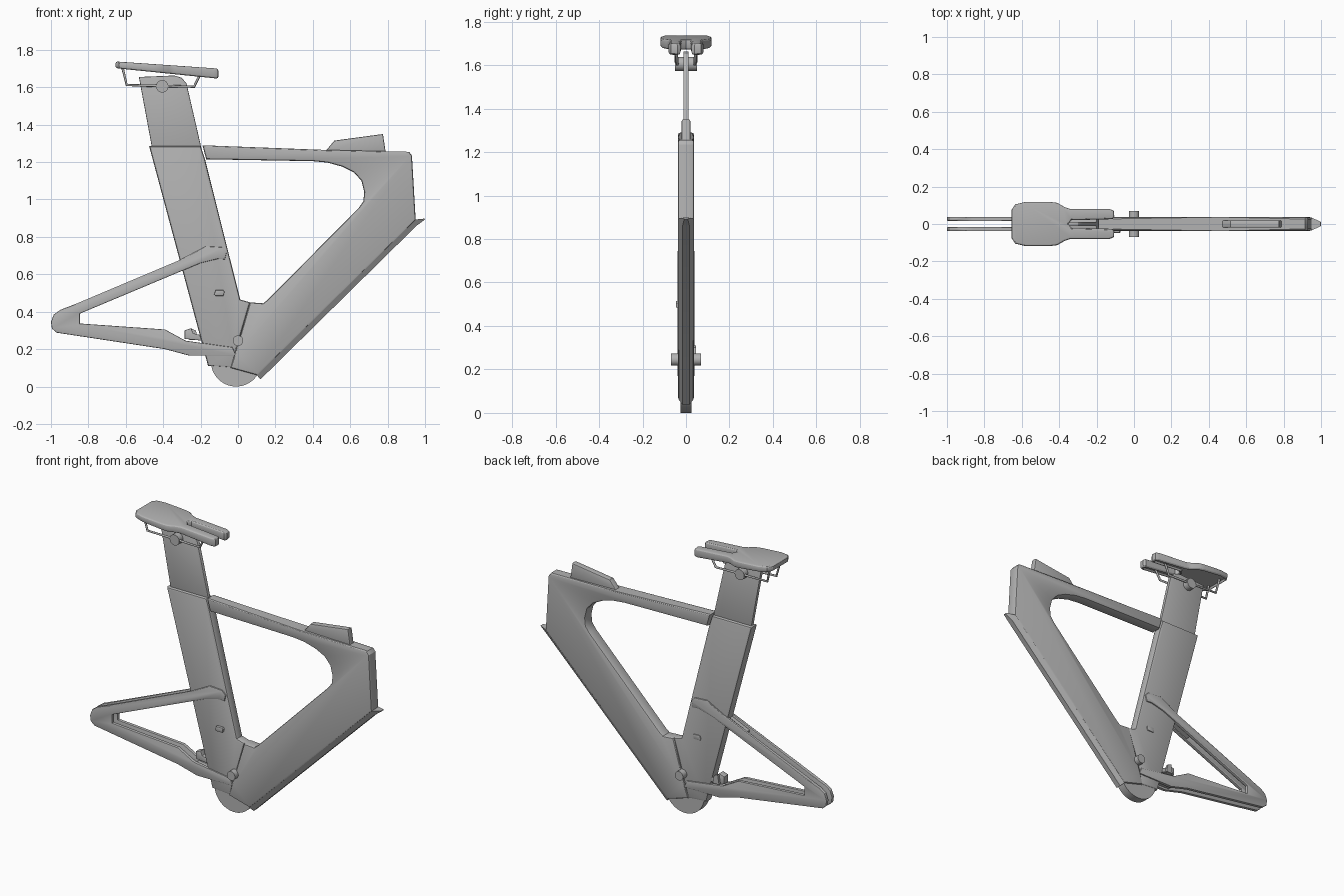
import bpy, bmesh, math
from mathutils import Matrix

if "Cube" in bpy.data.objects:
    bpy.data.objects.remove(bpy.data.objects["Cube"])

grey = bpy.data.materials.new("frame grey")
grey.use_nodes = True
COLOR = (0.45, 0.45, 0.45, 1)
grey.diffuse_color = COLOR
grey.node_tree.nodes["Principled BSDF"].inputs["Base Color"].default_value = COLOR


def finish(name, bm):
    """Turn a bmesh into a smooth-by-angle object."""
    bmesh.ops.recalc_face_normals(bm, faces=bm.faces)
    me = bpy.data.meshes.new(name)
    bm.to_mesh(me)
    bm.free()
    me.materials.append(grey)
    me.shade_smooth()
    me.set_sharp_from_angle(angle=math.radians(28))
    ob = bpy.data.objects.new(name, me)
    bpy.context.collection.objects.link(ob)
    return ob


def side_prism(name, pts, y0, y1, bevel=0.0, segments=2):
    """Extrude a side profile (x, z) from y0 to y1 and round its rims."""
    bm = bmesh.new()
    face = bm.faces.new([bm.verts.new((x, y0, z)) for x, z in pts])
    ext = bmesh.ops.extrude_face_region(bm, geom=[face])["geom"]
    for v in ext:
        if isinstance(v, bmesh.types.BMVert):
            v.co.y = y1
    if bevel:
        rims = [e for e in bm.edges if abs(e.verts[0].co.y - e.verts[1].co.y) < 1e-6]
        bmesh.ops.bevel(bm, geom=rims, offset=bevel, segments=segments,
                        profile=0.5, affect='EDGES')
    return finish(name, bm)


def cross_cylinder(name, x, z, radius, half, sides=32):
    """Cylinder lying across the frame."""
    bm = bmesh.new()
    place = Matrix.Translation((x, 0, z)) @ Matrix.Rotation(math.pi / 2, 4, 'X')
    bmesh.ops.create_cone(bm, cap_ends=True, segments=sides, radius1=radius,
                          radius2=radius, depth=2 * half, matrix=place)
    return finish(name, bm)


# Front triangle: top tube, head tube and down tube
side_prism("front_frame", [
    (-0.19, 1.29), (0.47, 1.265), (0.915, 1.255), (0.93, 1.235), (0.95, 0.89),
    (0.105, 0.06), (-0.04, 0.1), (-0.015, 0.18), (0.065, 0.45), (0.135, 0.445),
    (0.16, 0.465), (0.645, 0.955), (0.67, 0.99), (0.675, 1.04), (0.66, 1.1),
    (0.62, 1.145), (0.56, 1.175), (0.48, 1.197), (0.4, 1.205), (-0.17, 1.215)],
    -0.037, 0.037, 0.011)

# Tapered fairing under the down tube, ending in a pointed lip
bm = bmesh.new()
rings = []
for (tx, tz), (bx, bz), wide, thin in [((0.1, 0.062), (0.12, 0.038), 0.034, 0.016),
                                       ((0.95, 0.893), (0.955, 0.86), 0.034, 0.016),
                                       ((0.998, 0.898), (1.0, 0.893), 0.012, 0.008)]:
    rings.append([bm.verts.new(c) for c in
                  [(tx, -wide, tz), (tx, wide, tz), (bx, thin, bz), (bx, -thin, bz)]])
for a, b in zip(rings, rings[1:]):
    for i in range(4):
        bm.faces.new((a[i], a[(i + 1) % 4], b[(i + 1) % 4], b[i]))
bm.faces.new(rings[0])
bm.faces.new(rings[-1])
finish("down_tube_fairing", bm)

# Seat tube, seat post and bottom bracket
side_prism("seat_tube", [(-0.475, 1.285), (-0.2, 1.285), (-0.175, 1.21), (0.012, 0.465),
                         (0.065, 0.45), (-0.015, 0.18), (-0.03, 0.1), (-0.16, 0.11)],
           -0.031, 0.031, 0.012)
side_prism("seat_post", [(-0.455, 1.25), (-0.53, 1.655), (-0.34, 1.663), (-0.3, 1.65),
                         (-0.275, 1.62), (-0.19, 1.25)], -0.012, 0.012, 0.005)
cross_cylinder("bottom_bracket_shell", -0.01, 0.135, 0.135, 0.026, 64)
cross_cylinder("bottom_bracket_bolt", 0.0, 0.245, 0.028, 0.07)
cross_cylinder("saddle_clamp", -0.405, 1.605, 0.033, 0.05)

# Storage box on the top tube
side_prism("top_tube_box", [(0.465, 1.255), (0.515, 1.315), (0.775, 1.35), (0.79, 1.25)],
           -0.02, 0.02, 0.007)

# Rear stays: one looped plate per side, joined by bridges
stay = [(-0.19, 0.74), (-0.17, 0.75), (-0.085, 0.745), (-0.06, 0.72), (-0.07, 0.68),
        (-0.11, 0.682), (-0.2, 0.66), (-0.845, 0.39), (-0.845, 0.337), (-0.39, 0.305),
        (-0.28, 0.245), (-0.03, 0.21), (-0.01, 0.165), (-0.26, 0.165), (-0.39, 0.2),
        (-0.97, 0.288), (-0.995, 0.31), (-1.0, 0.345), (-0.985, 0.385), (-0.95, 0.41),
        (-0.86, 0.445), (-0.31, 0.677)]
for side, label in ((1, "left"), (-1, "right")):
    side_prism(label + "_rear_stay", stay, side * 0.016, side * 0.038, 0.005)
side_prism("seat_stay_bridge", [(-0.43, 0.615), (-0.25, 0.695), (-0.22, 0.66),
                                (-0.42, 0.575)], -0.018, 0.018)
side_prism("chain_stay_bridge", [(-0.28, 0.235), (-0.1, 0.21), (-0.1, 0.175),
                                 (-0.28, 0.18)], -0.018, 0.018)

# Derailleur mount behind the seat tube, and cable ports
side_prism("derailleur_mount", [(-0.285, 0.255), (-0.285, 0.3), (-0.25, 0.312),
                                (-0.24, 0.285), (-0.2, 0.275), (-0.19, 0.245)],
           -0.012, 0.03, 0.003)
side_prism("derailleur_plate", [(-0.26, 0.25), (-0.25, 0.31), (-0.225, 0.3),
                                (-0.215, 0.25)], 0.03, 0.045)
port = [(-0.128, 0.492), (-0.12, 0.515), (-0.078, 0.515), (-0.072, 0.505),
        (-0.078, 0.485), (-0.12, 0.485)]
side_prism("right_cable_port", port, -0.047, -0.02, 0.003)
side_prism("left_cable_port", port, 0.02, 0.036, 0.003)

# Saddle: split-nose outline, tilted nose-down, thicker at the front
half_outline = [(-0.35, 0.0), (-0.335, 0.02), (-0.115, 0.026), (-0.105, 0.04),
                (-0.108, 0.07), (-0.13, 0.08), (-0.34, 0.08), (-0.37, 0.09),
                (-0.41, 0.113), (-0.45, 0.118), (-0.58, 0.118), (-0.635, 0.105),
                (-0.655, 0.075)]
outline = half_outline + [(x, -y) for x, y in reversed(half_outline[1:])]
bm = bmesh.new()
base = bm.faces.new([bm.verts.new((x, y, 0)) for x, y in outline])
ext = bmesh.ops.extrude_face_region(bm, geom=[base])["geom"]
for v in ext:
    if isinstance(v, bmesh.types.BMVert):
        v.co.z = 1
for v in bm.verts:
    t = (v.co.x + 0.655) / 0.55
    top = 1.738 - 0.038 * t
    v.co.z = top if v.co.z > 0.5 else top - 0.036 - 0.018 * t
bmesh.ops.recalc_face_normals(bm, faces=bm.faces)
rims = [e for e in bm.edges if abs(e.calc_face_angle(0)) > 1.2
        and (e.verts[0].co.xy - e.verts[1].co.xy).length > 1e-4]
bmesh.ops.bevel(bm, geom=rims, offset=0.012, segments=3, profile=0.5, affect='EDGES')
bm.normal_update()
under = min(bm.faces, key=lambda f: f.normal.z * f.calc_area())
bmesh.ops.inset_region(bm, faces=[under], thickness=0.004, depth=-0.012)
finish("saddle", bm)

# Saddle rails
for side, label in ((1, "left"), (-1, "right")):
    cu = bpy.data.curves.new(label + "_saddle_rail", 'CURVE')
    cu.dimensions = '3D'
    cu.bevel_depth = 0.007
    cu.bevel_resolution = 2
    cu.use_fill_caps = True
    path = [(-0.62, 0.05, 1.715), (-0.595, 0.045, 1.612), (-0.41, 0.04, 1.607),
            (-0.235, 0.04, 1.603), (-0.205, 0.045, 1.665)]
    line = cu.splines.new('POLY')
    line.points.add(len(path) - 1)
    for p, (x, y, z) in zip(line.points, path):
        p.co = (x, side * y, z, 1)
    cu.materials.append(grey)
    bpy.context.collection.objects.link(bpy.data.objects.new(label + "_saddle_rail", cu))
